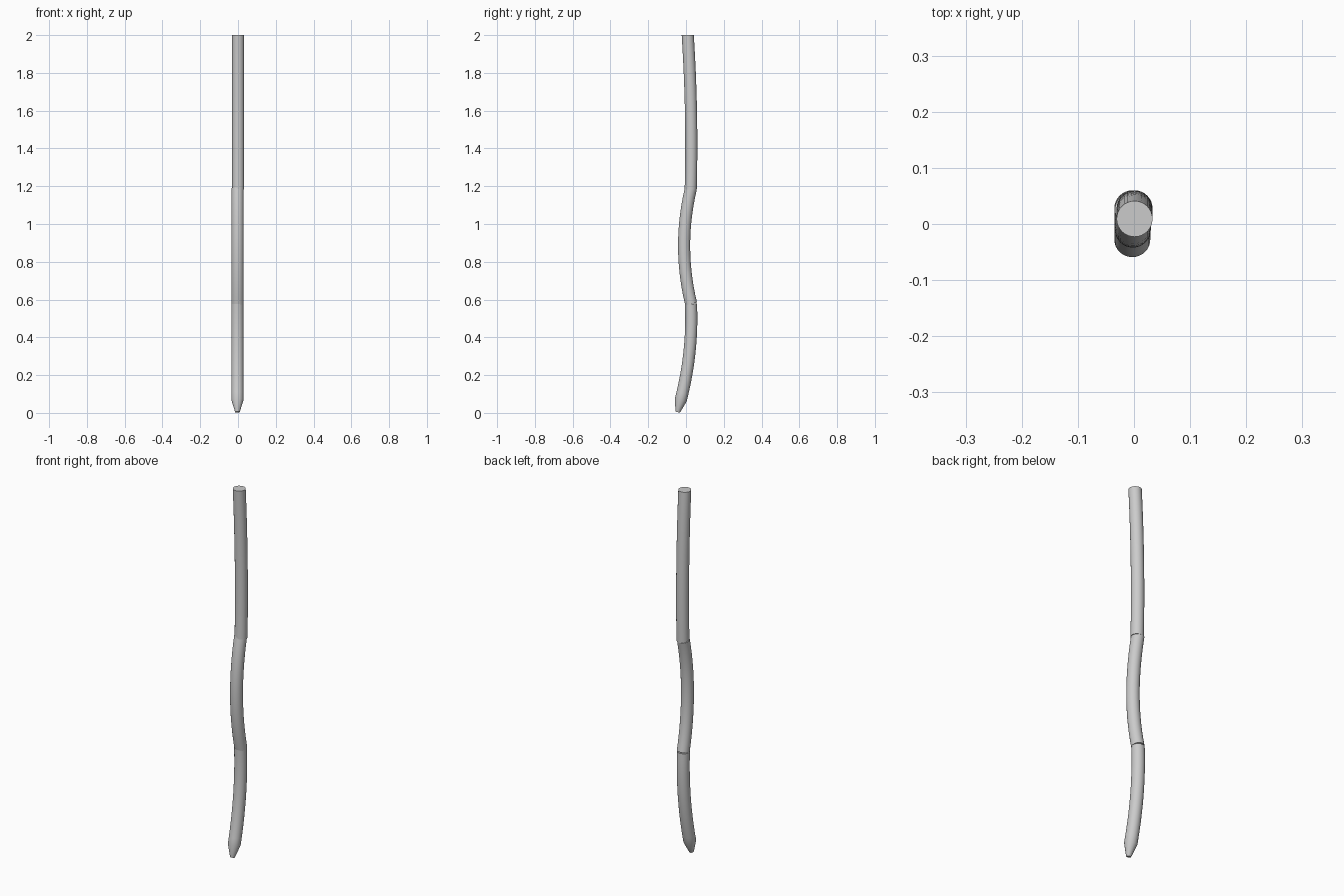
import bpy, bmesh, math
from mathutils import Vector

if "Cube" in bpy.data.objects:
    bpy.data.objects.remove(bpy.data.objects["Cube"])

SIDES, R = 32, 0.032


def tube(name, x, centre, z_top, z_bot, steps, flat_top=False, tip=None):
    """Bent round rod whose centre line is y = centre(z)."""
    bm = bmesh.new()
    rings = []

    def ring(z, y, slope, r):
        n = Vector((0, slope, 1)).normalized()
        v = Vector((0, n.z, -n.y))
        rings.append([bm.verts.new(Vector((x, y, z))
                      + Vector((1, 0, 0)) * r * math.cos(a) + v * r * math.sin(a))
                      for a in (2 * math.pi * i / SIDES for i in range(SIDES))])

    for i in range(steps + 1):
        z = z_top + (z_bot - z_top) * i / steps
        slope = (centre(z + 0.001) - centre(z - 0.001)) / 0.002
        ring(z, centre(z), 0 if flat_top and i == 0 else slope, R)
    if tip:
        ring(tip[0], tip[1], slope, tip[2])
    for a, b in zip(rings, rings[1:]):
        for i in range(SIDES):
            j = (i + 1) % SIDES
            bm.faces.new((a[i], a[j], b[j], b[i]))
    bm.faces.new(rings[0])
    bm.faces.new(rings[-1])
    bmesh.ops.recalc_face_normals(bm, faces=bm.faces)
    mesh = bpy.data.meshes.new(name)
    bm.to_mesh(mesh)
    bm.free()
    ob = bpy.data.objects.new(name, mesh)
    bpy.context.collection.objects.link(ob)
    bpy.context.view_layer.objects.active = ob
    ob.select_set(True)
    bpy.ops.object.shade_smooth_by_angle(angle=math.radians(20))
    ob.select_set(False)


# upper length, leaning gently back
tube("upper_pole", 0.001, lambda z: 0.028 - 0.056 * (z - 1.42) ** 2, 2.0, 1.182, 14, flat_top=True)
# middle length, bowed forward
tube("middle_pole", -0.002, lambda z: -0.010 + 0.39 * (z - 0.885) ** 2, 1.188, 0.577, 14)
# lower length with sharpened, blunt-ended tip
tube("lower_pole", -0.003, lambda z: 0.028 - 0.3 * (z - 0.5) ** 2, 0.577, 0.068, 14,
     tip=(0.004, -0.044, 0.012))
